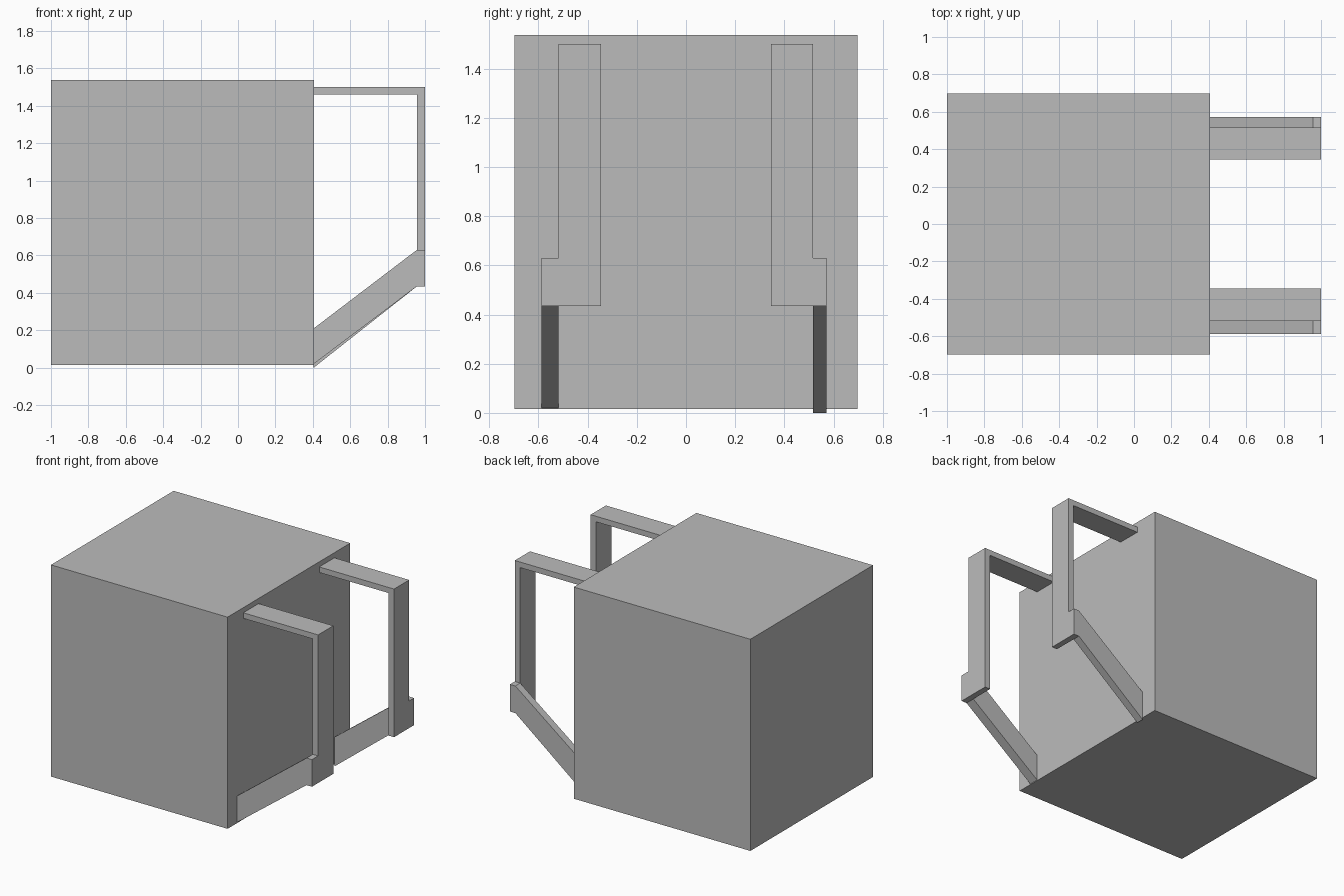
import bpy
import bmesh

cube = bpy.data.objects.get("Cube")
if cube:
    bpy.data.objects.remove(cube, do_unlink=True)

grey = bpy.data.materials.new("plain_grey")
grey.use_nodes = True
colour = (0.5, 0.5, 0.5, 1)
grey.diffuse_color = colour
grey.node_tree.nodes["Principled BSDF"].inputs["Base Color"].default_value = colour


def extrude_profile(name, profile, y0, y1):
    """Extrude a closed x-z outline from y0 to y1."""
    bm = bmesh.new()
    face = bm.faces.new([bm.verts.new((x, y0, z)) for x, z in profile])
    result = bmesh.ops.extrude_face_region(bm, geom=[face])
    verts = [v for v in result["geom"] if isinstance(v, bmesh.types.BMVert)]
    bmesh.ops.translate(bm, verts=verts, vec=(0, y1 - y0, 0))
    bmesh.ops.recalc_face_normals(bm, faces=bm.faces)
    mesh = bpy.data.meshes.new(name)
    bm.to_mesh(mesh)
    bm.free()
    mesh.materials.append(grey)
    obj = bpy.data.objects.new(name, mesh)
    bpy.context.collection.objects.link(obj)
    return obj


def rectangle(x0, x1, z0, z1):
    return [(x0, z0), (x1, z0), (x1, z1), (x0, z1)]


# Main compartment and the flush lid above its seam
BACK = 0.405
extrude_profile("bag_body", rectangle(-1, BACK, 0.015, 1.44), -0.697, 0.697)
extrude_profile("bag_lid", rectangle(-1, BACK, 1.44, 1.537), -0.697, 0.697)

# Shoulder straps: a wide bent band, and a narrow sloping strap beside it
band = [(BACK, 1.46), (0.957, 1.46), (0.957, 0.435), (1, 0.435), (1, 1.5), (BACK, 1.5)]
straps = [
    ("front", -0.345, -0.518, -0.588, 0.02),
    ("rear", 0.345, 0.517, 0.572, 0.0),
]
for side, inner, middle, outer, foot in straps:
    extrude_profile(side + "_shoulder_band", band, inner, middle)
    slope = [(BACK, foot), (0.957, 0.435), (1, 0.435), (1, 0.63), (0.957, 0.63), (BACK, 0.21)]
    extrude_profile(side + "_lower_strap", slope, middle, outer)
